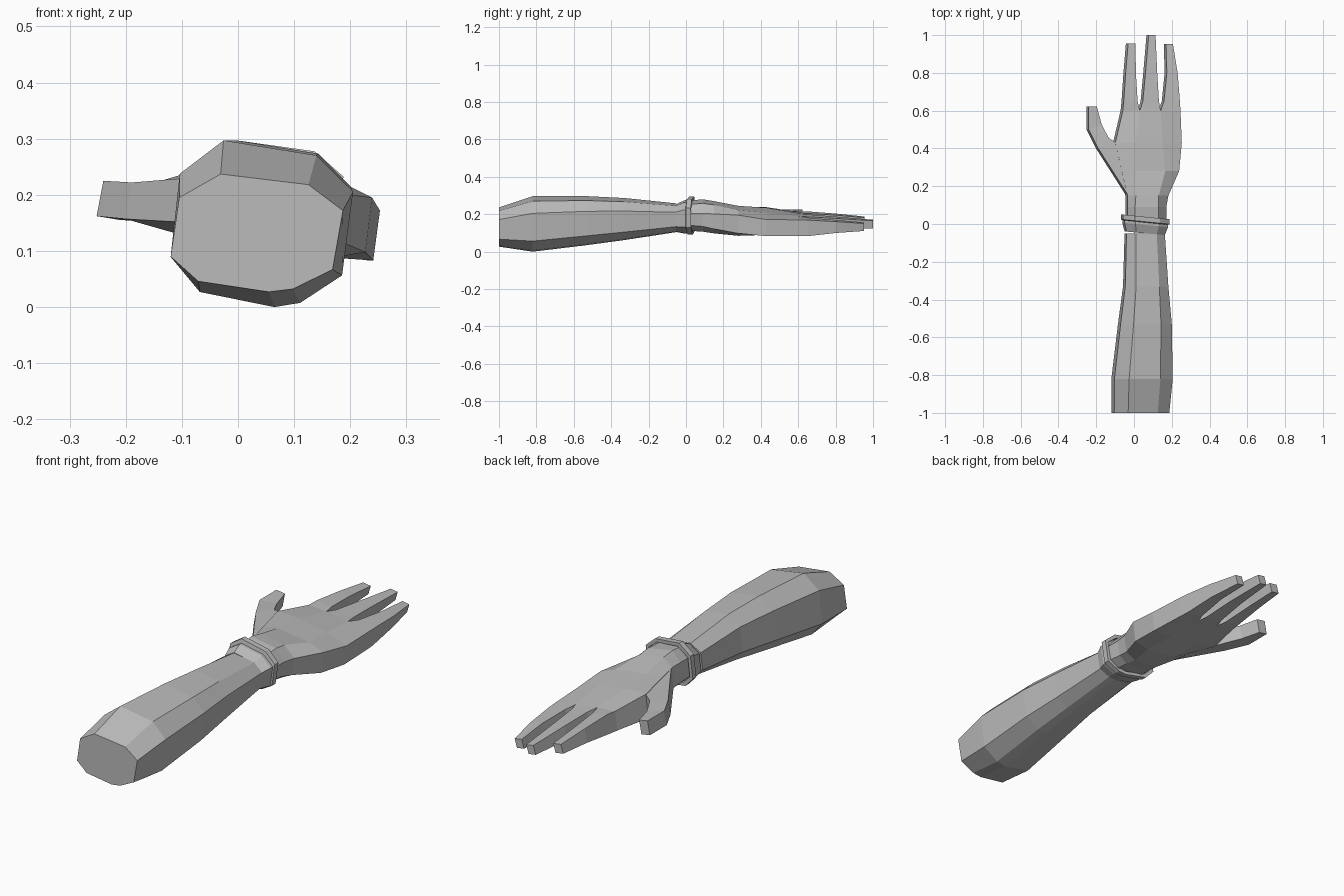
import bpy, bmesh

grey = bpy.data.materials.new("light grey")
grey.diffuse_color = (0.5, 0.5, 0.5, 1)


def finish(name, bm):
    bmesh.ops.remove_doubles(bm, verts=bm.verts, dist=0.0005)
    bmesh.ops.recalc_face_normals(bm, faces=bm.faces)
    mesh = bpy.data.meshes.new(name)
    bm.to_mesh(mesh)
    bm.free()
    mesh.materials.append(grey)
    ob = bpy.data.objects.new(name, mesh)
    bpy.context.collection.objects.link(ob)
    return ob


def loft(bm, rings, cap_start=True, cap_end=True):
    vs = [[bm.verts.new(p) for p in r] for r in rings]
    n = len(rings[0])
    for a, b in zip(vs, vs[1:]):
        for i in range(n):
            j = (i + 1) % n
            bm.faces.new((a[i], a[j], b[j], b[i]))
    if cap_start:
        bm.faces.new(vs[0])
    if cap_end:
        bm.faces.new(vs[-1])


# Tilted forearm outline inside a unit box
PROFILE = [(.29, 1), (.80, .91), (1, .69), (.94, .19), (.71, .025),
           (.57, 0), (.16, .09), (0, .30), (.05, .80)]


def section(y, x0, x1, z0, z1, skew=0):
    ring = []
    for u, v in PROFILE:
        x = x0 + u * (x1 - x0)
        ring.append((x, y - skew * (x - .06), z0 + v * (z1 - z0)))
    return ring


# Forearm sleeve
bm = bmesh.new()
loft(bm, [section(*s) for s in [
    (-1.0, -.12, .187, .027, .237), (-.82, -.12, .205, .0, .297),
    (-.53, -.085, .20, .035, .297), (-.33, -.058, .182, .062, .287),
    (-.05, -.05, .163, .105, .258)]])
finish("forearm", bm)

# Flared cuff with a rim and a recess around the wrist
bm = bmesh.new()
loft(bm, [section(*s, .1) for s in [
    (-.05, -.05, .163, .105, .258), (-.005, -.062, .18, .097, .278),
    (.008, -.062, .18, .097, .278), (.012, -.07, .188, .091, .296),
    (.038, -.07, .188, .091, .296), (.038, -.054, .173, .107, .279),
    (.015, -.054, .173, .107, .279)]])
finish("cuff", bm)

# Palm: four columns across the top, four across the bottom
LEAN = .006


def slab(y, xs, tops, bottoms):
    return ([(x + LEAN, y, z) for x, z in zip(xs, tops)] +
            [(x - LEAN, y, z) for x, z in reversed(list(zip(xs, bottoms)))])


KNUCKLE_X = (-.065, .025, .135, .24)
KNUCKLE_TOP = (.212, .206, .19, .17)
KNUCKLE_BOT = (.127, .113, .098, .083)
bm = bmesh.new()
loft(bm, [
    slab(0, (-.04, .0, .125, .165), (.235, .272, .252, .205), (.155, .12, .113, .143)),
    slab(.09, (-.04, .0, .125, .165), (.235, .28, .258, .205), (.153, .115, .107, .135)),
    slab(.15, (-.04, .004, .125, .176), (.235, .27, .25, .202), (.148, .108, .098, .122)),
    slab(.28, (-.07, .0, .16, .233), (.237, .245, .222, .195), (.14, .105, .085, .098)),
    slab(.43, (-.105, .0, .145, .247), (.238, .235, .208, .172), (.13, .112, .09, .083)),
    slab(.6, KNUCKLE_X, KNUCKLE_TOP, KNUCKLE_BOT)], cap_end=False)

# Three fingers grow out of the open knuckle edge: (y, left, right)
fingers = [
    [(.65, -.06, .013), (.8, -.05, .004), (.955, -.037, .002)],
    [(.65, .041, .126), (.8, .055, .117), (1.0, .072, .108)],
    [(.65, .153, .237), (.8, .168, .225), (.953, .164, .2)]]
HEIGHTS = [(.206, .12), (.196, .135), (.182, .142)]
for i, finger in enumerate(fingers):
    s = slice(i, i + 2)
    rings = [slab(.6, KNUCKLE_X[s], KNUCKLE_TOP[s], KNUCKLE_BOT[s])]
    for (y, *xs), (top, bot) in zip(finger, HEIGHTS):
        rings.append(slab(y, xs, [top - .156 * x for x in xs],
                          [bot - .156 * x for x in xs]))
    loft(bm, rings, cap_start=False)
finish("hand", bm)

# Thumb: each section runs from its outer to its inner edge (x, y, top, bottom)
thumb = [
    ((-.036, .15, .235, .148), (-.10, .43, .238, .13)),
    ((-.195, .4, .222, .157), (-.14, .455, .226, .15)),
    ((-.246, .5, .225, .162), (-.178, .53, .216, .154)),
    ((-.246, .623, .225, .162), (-.203, .623, .218, .155))]
bm = bmesh.new()
rings = []
for o, i in thumb:
    rings.append([(o[0] + LEAN, o[1], o[2]), (i[0] + LEAN, i[1], i[2]),
                  (i[0] - LEAN, i[1], i[3]), (o[0] - LEAN, o[1], o[3])])
loft(bm, rings)
finish("thumb", bm)
